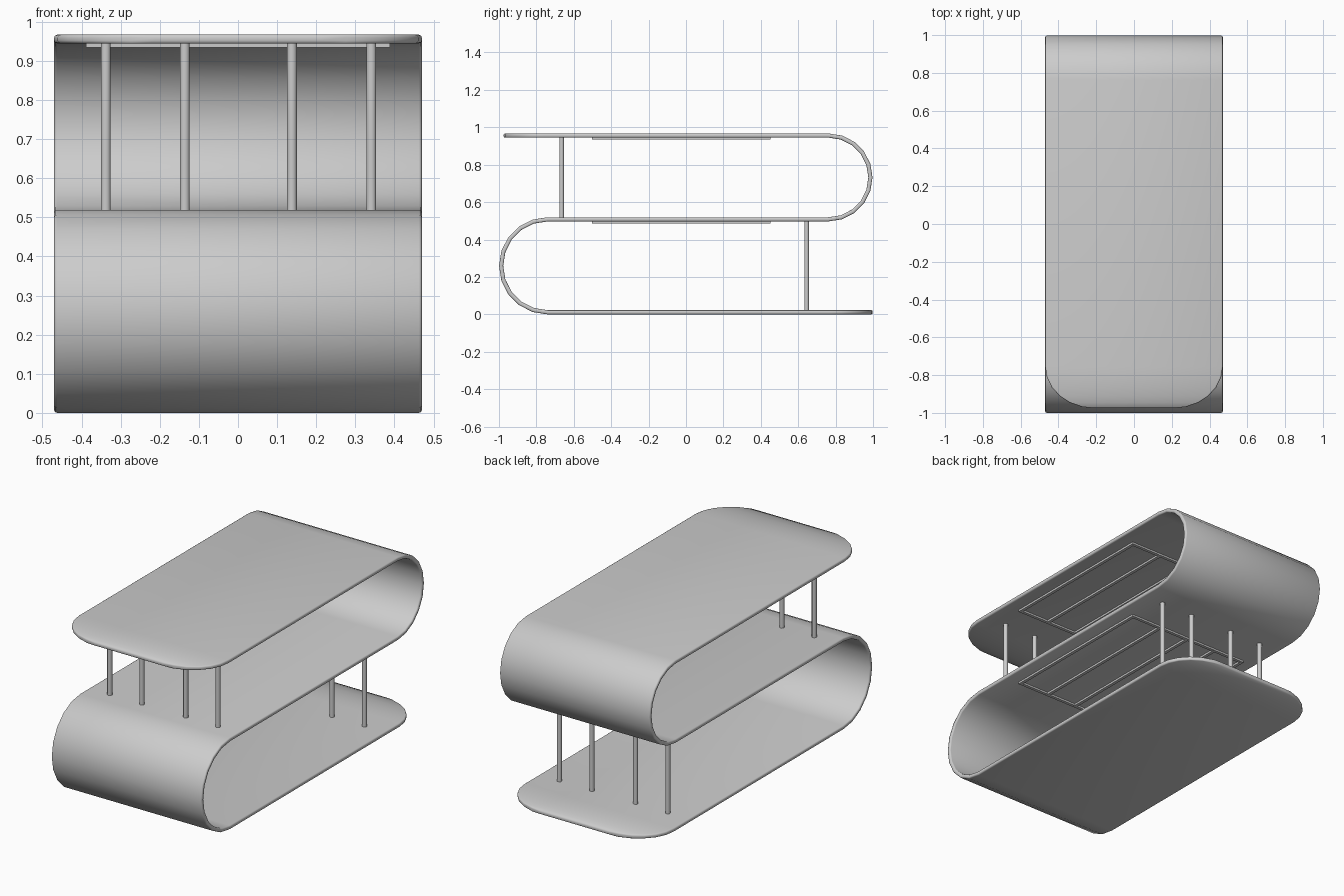
import bpy
import bmesh
from math import sin, cos, pi, radians

cube = bpy.data.objects.get("Cube")
if cube:
    bpy.data.objects.remove(cube, do_unlink=True)

grey = bpy.data.materials.new("light_grey")
grey.use_nodes = True
colour = (0.6, 0.6, 0.6, 1)
grey.diffuse_color = colour
grey.node_tree.nodes["Principled BSDF"].inputs["Base Color"].default_value = colour

HALF, THICK = 0.47, 0.022
TOP, MID, LOW = 0.956, 0.508, 0.011      # centre heights of the three decks
POST_X = (-0.338, -0.136, 0.138, 0.341)


def finish(obj, angle=40):
    obj.data.materials.append(grey)
    bpy.ops.object.select_all(action='DESELECT')
    obj.select_set(True)
    bpy.context.view_layer.objects.active = obj
    bpy.ops.object.shade_smooth_by_angle(angle=radians(angle))


def rounded_end(y_end, direction, z):
    """Rows (y, z, half width) from the free tip towards the straight deck."""
    rx, ry, steps = 0.26, 0.22, 6
    return [(y_end + direction * ry * (1 - cos(a)), z, HALF - rx + rx * sin(a))
            for a in (i * pi / 2 / steps for i in range(steps + 1))]


def bend(y, z_high, z_low, side):
    """Half circle of rows joining two decks, from high to low."""
    r, zc = (z_high - z_low) / 2, (z_high + z_low) / 2
    return [(y + side * r * sin(i * pi / 10), zc + r * cos(i * pi / 10), HALF)
            for i in range(11)]


# Continuous folded ribbon
rows = rounded_end(-0.975, 1, TOP)
rows += bend(0.762, TOP, MID, 1)
rows += bend(-0.74, MID, LOW, -1)
rows += rounded_end(0.998, -1, LOW)[::-1]

bm = bmesh.new()
pairs = [(bm.verts.new((-w, y, z)), bm.verts.new((w, y, z))) for y, z, w in rows]
for (a, b), (c, d) in zip(pairs, pairs[1:]):
    bm.faces.new((a, b, d, c))
mesh = bpy.data.meshes.new("folded_ribbon")
bm.to_mesh(mesh)
bm.free()
ribbon = bpy.data.objects.new("folded_ribbon", mesh)
bpy.context.collection.objects.link(ribbon)
solid = ribbon.modifiers.new("thickness", 'SOLIDIFY')
solid.thickness = THICK
solid.offset = 0
solid.use_even_offset = True
edge = ribbon.modifiers.new("soft_rim", 'BEVEL')
edge.width = 0.007
edge.segments = 2
edge.limit_method = 'ANGLE'
edge.angle_limit = radians(50)
finish(ribbon)


# Support posts between decks
def post(name, x, y, z0, z1):
    bpy.ops.mesh.primitive_cylinder_add(vertices=8, radius=0.0135, depth=z1 - z0,
                                        location=(x, y, (z0 + z1) / 2),
                                        rotation=(0, 0, pi / 8))
    bpy.context.object.name = name
    finish(bpy.context.object, 50)


for n, x in enumerate(POST_X, 1):
    post(f"upper_post_{n}", x, -0.665, MID, TOP)
    post(f"lower_post_{n}", x, 0.645, LOW, MID)


# Bar frames fixed under the top and middle decks
def bar(name, centre, size):
    bpy.ops.mesh.primitive_cube_add(size=1, location=centre)
    bpy.context.object.name = name
    bpy.context.object.scale = size
    finish(bpy.context.object, 30)


for label, deck in (("upper", TOP), ("middle", MID)):
    z = deck - THICK / 2 - 0.004
    for n in range(5):
        bar(f"{label}_long_bar_{n + 1}", (0.19 * (n - 2), -0.025, z), (0.018, 0.95, 0.014))
    for end, y in (("front", -0.493), ("back", 0.443)):
        bar(f"{label}_{end}_cross_bar", (0, y, z), (0.77, 0.018, 0.013))
